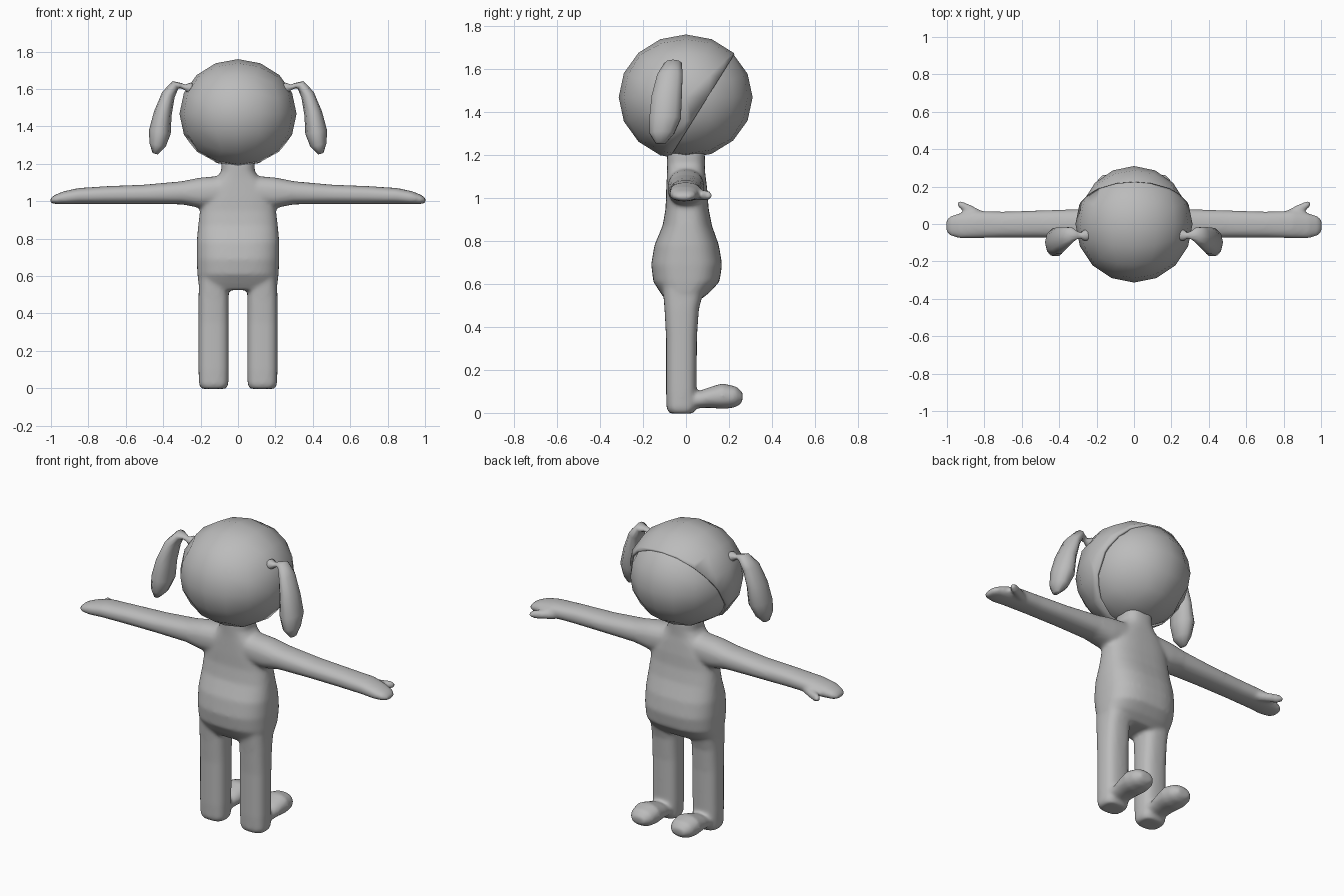
import bpy, bmesh, math
from mathutils import Vector

if "Cube" in bpy.data.objects:
    bpy.data.objects.remove(bpy.data.objects["Cube"])

grey = bpy.data.materials.new("plain grey")
grey.diffuse_color = (0.5, 0.5, 0.5, 1)
grey.use_nodes = True
grey.node_tree.nodes["Principled BSDF"].inputs["Base Color"].default_value = grey.diffuse_color


def make_object(name, bm):
    bmesh.ops.recalc_face_normals(bm, faces=bm.faces)
    for f in bm.faces:
        f.smooth = True
    me = bpy.data.meshes.new(name)
    bm.to_mesh(me)
    bm.free()
    me.materials.append(grey)
    ob = bpy.data.objects.new(name, me)
    bpy.context.collection.objects.link(ob)
    return ob


def loft(bm, sections, b, side=1, power=2.0, n=24):
    """Closed tube through sections (x, y, z, half size across b, half size along b)."""
    b = Vector(b)
    pts = [Vector(s[:3]) for s in sections]
    rings = []
    for i, s in enumerate(sections):
        t = pts[min(i + 1, len(pts) - 1)] - pts[max(i - 1, 0)]
        t = (t - b * t.dot(b)).normalized()
        a = t.cross(b)
        ring = []
        for k in range(n):
            ang = 2 * math.pi * k / n
            c, d = math.cos(ang), math.sin(ang)
            u = math.copysign(abs(c) ** (2 / power), c)
            v = math.copysign(abs(d) ** (2 / power), d)
            p = pts[i] + a * u * s[3] + b * v * s[4]
            ring.append(bm.verts.new((p.x * side, p.y, p.z)))
        rings.append(ring)
    for r, q in zip(rings, rings[1:]):
        for k in range(n):
            bm.faces.new((r[k], r[(k + 1) % n], q[(k + 1) % n], q[k]))
    bm.faces.new(rings[0])
    bm.faces.new(rings[-1])


X, Y, Z = (1, 0, 0), (0, 1, 0), (0, 0, 1)

# Body: torso, arms, thumbs, legs and feet fused into one skin
torso = [(0, -.015, .525, .195, .08), (0, -.005, .56, .212, .115),
         (0, .002, .61, .217, .154), (0, .003, .69, .221, .165),
         (0, .003, .78, .221, .15), (0, .006, .87, .213, .115),
         (0, .005, .95, .203, .1), (0, .004, 1.02, .195, .097),
         (0, .002, 1.08, .165, .092), (0, 0, 1.125, .115, .088),
         (0, 0, 1.16, .09, .088), (0, 0, 1.22, .088, .088)]
arm = [(.10, 0, 1.05, .085, .085), (.20, 0, 1.045, .082, .085),
       (.30, 0, 1.045, .062, .08), (.50, 0, 1.037, .052, .073),
       (.70, -.003, 1.033, .048, .07), (.85, -.003, 1.028, .043, .074),
       (.93, -.01, 1.018, .035, .068), (.98, -.01, 1.008, .024, .055),
       (1.004, -.01, 1.0, .01, .035)]
thumb = [(.82, .045, 1.015, .026, .026), (.88, .078, 1.013, .025, .025),
         (.925, .102, 1.011, .021, .023), (.945, .113, 1.01, .01, .012)]
leg = [(.13, -.022, -.003, .066, .056), (.13, -.022, .02, .079, .068),
       (.13, -.022, .1, .081, .071), (.13, -.021, .35, .081, .072),
       (.13, -.02, .48, .081, .08), (.13, -.01, .6, .078, .1)]
foot = [(.13, -.03, .05, .04, .07), (.13, .05, .058, .037, .065),
        (.13, .10, .069, .046, .072), (.13, .17, .078, .06, .081),
        (.13, .23, .073, .05, .07), (.13, .263, .067, .024, .04)]

bm = bmesh.new()
loft(bm, torso, Y, power=2.6, n=40)
for side in (1, -1):
    loft(bm, arm, Y, side, 2.3)
    loft(bm, thumb, Z, side)
    loft(bm, leg, Y, side, 2.7)
    loft(bm, foot, X, side, 2.2)
body = make_object("body", bm)
fuse = body.modifiers.new("fuse", 'REMESH')
fuse.mode = 'VOXEL'
fuse.voxel_size = .01
fuse.use_smooth_shade = True
soften = body.modifiers.new("soften", 'SMOOTH')
soften.factor = .5
soften.iterations = 10


# Head: low-poly rounded cube ball
def ball(rx, ry, rz):
    bm = bmesh.new()
    bmesh.ops.create_cube(bm, size=2)
    bmesh.ops.subdivide_edges(bm, edges=bm.edges[:], cuts=3, use_grid_fill=True)
    for v in bm.verts:
        d = Vector([math.tan(c * math.pi / 4) for c in v.co]).normalized()
        v.co = (d.x * rx, d.y * ry, d.z * rz + 1.468)
    return bm


make_object("face", ball(.296, .31, .285))

# Hair cap: slightly larger shell, cut on a slanted plane
bm = ball(.313, .313, .292)
bmesh.ops.bisect_plane(bm, geom=bm.verts[:] + bm.edges[:] + bm.faces[:],
                       plane_co=(0, .07, 1.42), plane_no=(0, .848, -.53),
                       clear_outer=True)
hair = make_object("hair_cap", bm)
shell = hair.modifiers.new("shell", 'SOLIDIFY')
shell.thickness = .016
shell.offset = -1

# Pigtails: short knot, then a flattened drooping lock
lock = [(.235, -.06, 1.59, .03, .032), (.265, -.06, 1.61, .026, .03),
        (.285, -.062, 1.61, .014, .016), (.305, -.06, 1.618, .014, .022),
        (.335, -.06, 1.622, .026, .043), (.372, -.075, 1.57, .036, .062),
        (.402, -.09, 1.47, .048, .074), (.418, -.097, 1.37, .059, .077),
        (.43, -.112, 1.30, .044, .06), (.443, -.118, 1.254, .014, .024)]
for side, label in ((1, "right"), (-1, "left")):
    bm = bmesh.new()
    loft(bm, lock, Y, side, n=10)
    make_object("pigtail_" + label, bm)
